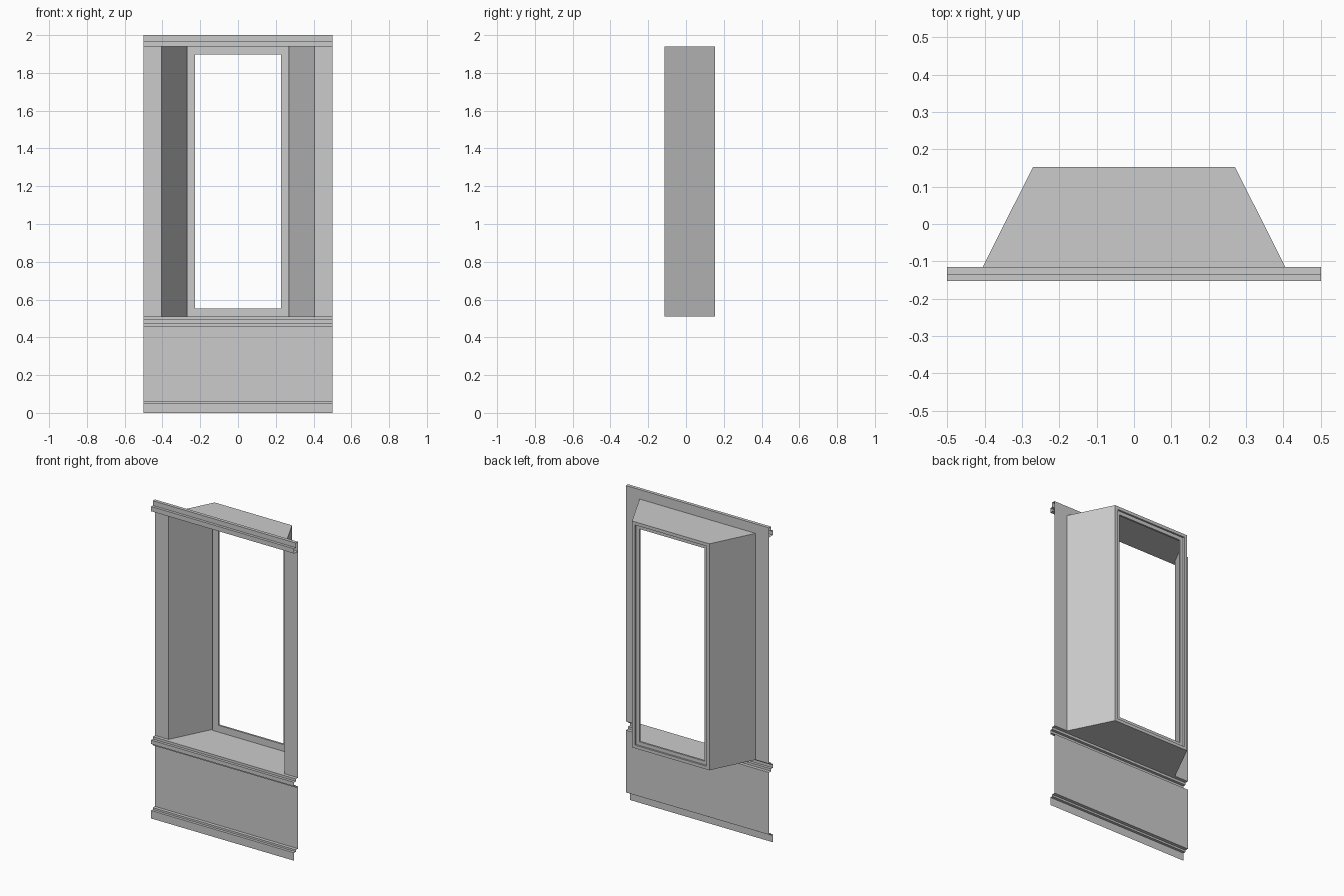
import bpy

if "Cube" in bpy.data.objects:
    bpy.data.objects.remove(bpy.data.objects["Cube"])

WALL, MID, OUT, BACK = -0.115, -0.136, -0.153, 0.153   # depth planes
SILL, HEAD = 0.51, 1.94                                # opening heights


def make(name, verts, faces):
    mesh = bpy.data.meshes.new(name)
    mesh.from_pydata(verts, [], faces)
    mesh.update()
    obj = bpy.data.objects.new(name, mesh)
    bpy.context.collection.objects.link(obj)
    return obj


def sweep(name, profile, x0=-0.5, x1=0.5):
    """Open sheet: (y, z) profile, bottom to top, stretched along x."""
    verts = [(x, y, z) for y, z in profile for x in (x0, x1)]
    faces = [(2*i, 2*i + 1, 2*i + 3, 2*i + 2) for i in range(len(profile) - 1)]
    return make(name, verts, faces)


def ring(half, lo, hi, y):
    return [(-half, y, lo), (half, y, lo), (half, y, hi), (-half, y, hi)]


def loft(name, rings, closed=False):
    """Join successive four-cornered rings."""
    n = len(rings)
    faces = []
    for r in range(n if closed else n - 1):
        a, b = 4 * r, 4 * ((r + 1) % n)
        for i in range(4):
            j = (i + 1) % 4
            faces.append((a + i, a + j, b + j, b + i))
    return make(name, [v for rg in rings for v in rg], faces)


# Mouldings and lower panel
sweep("baseboard", [(OUT, 0), (OUT, 0.05), (MID, 0.05), (MID, 0.062), (WALL, 0.062)])
sweep("lower_panel", [(WALL, 0.062), (WALL, 0.455)])
sweep("sill_rail", [(WALL, 0.455), (MID, 0.455), (MID, 0.47), (OUT, 0.47),
                    (OUT, 0.495), (MID, 0.495), (MID, SILL), (WALL, SILL)])
sweep("cornice", [(WALL, HEAD), (OUT, HEAD), (OUT, 1.97), (MID, 1.97),
                  (MID, 2.0), (WALL, 2.0), (WALL, HEAD)])

# Wall strips beside the opening
for side, x0, x1 in (("left", -0.5, -0.405), ("right", 0.405, 0.5)):
    sweep(side + "_wall_strip", [(WALL, SILL), (WALL, HEAD)], x0, x1)

# Splayed alcove: sides, floor and ceiling
loft("alcove", [ring(0.405, SILL, HEAD, WALL), ring(0.27, SILL, HEAD, BACK)])

# Rebated window frame: (inset, depth) section around the opening
section = [(0, BACK), (0.02, BACK), (0.02, 0.142), (0.043, 0.142), (0.043, 0.13), (0, 0.13)]
loft("window_frame", [ring(0.27 - s, SILL + s, HEAD - s, y) for s, y in section][::-1], True)
